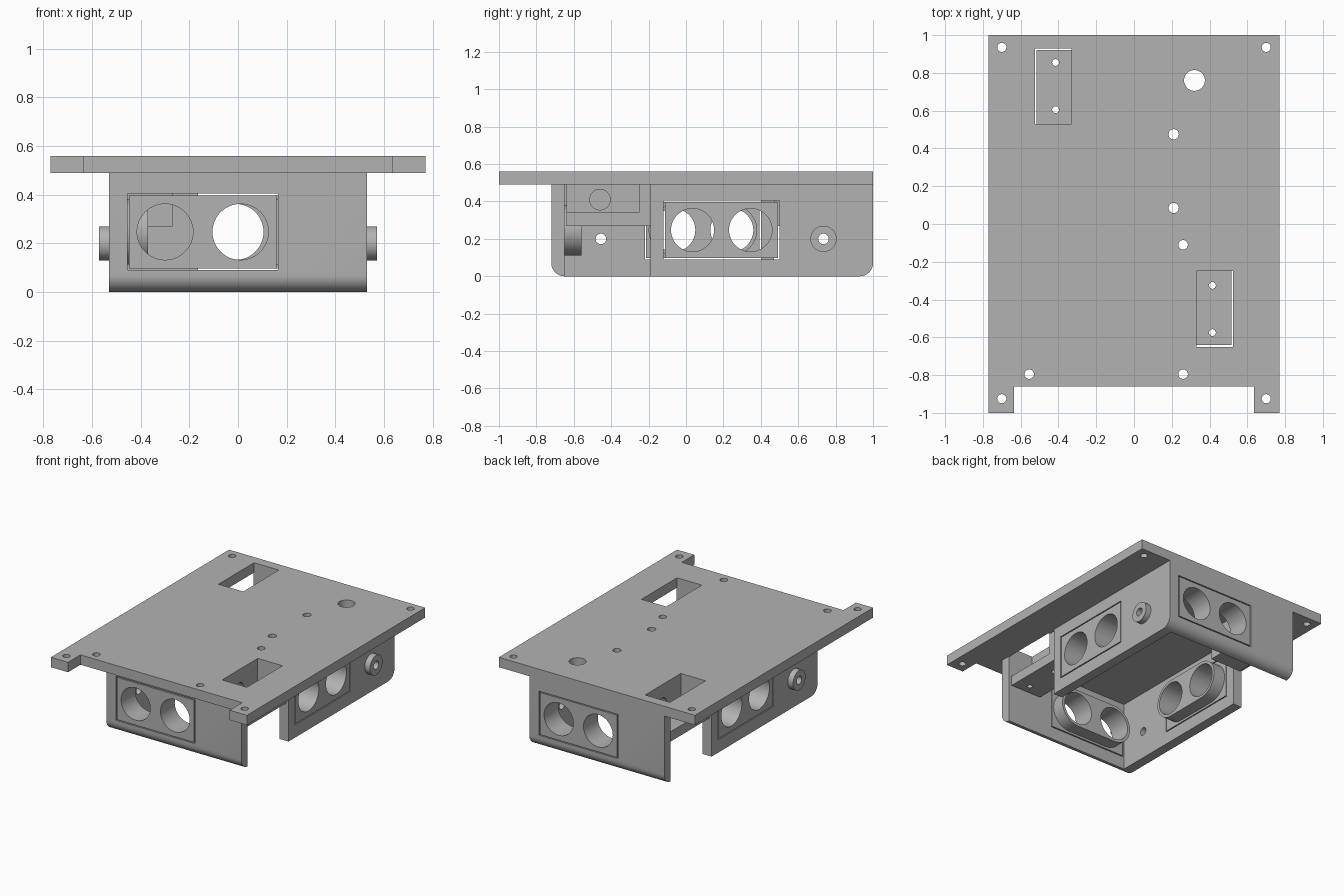
import bpy, bmesh
from math import pi, sin, cos
from mathutils import Matrix, Vector

cube = bpy.data.objects.get("Cube")
if cube:
    bpy.data.objects.remove(cube)

GREY = (0.45, 0.45, 0.45, 1)
grey = bpy.data.materials.new("grey plastic")
grey.use_nodes = True
grey.diffuse_color = GREY
grey.node_tree.nodes["Principled BSDF"].inputs["Base Color"].default_value = GREY

MID_Y = 0.14                      # centre of the housing
TOP, PLATE_TOP = 0.49, 0.56
HALF_W, FRONT, BACK, WALL = 0.53, -0.72, 1.0, 0.07
HALF_TURN = (Matrix.Translation((0, MID_Y, 0)) @ Matrix.Rotation(pi, 4, 'Z')
             @ Matrix.Translation((0, -MID_Y, 0)))


def make(name, bm):
    bmesh.ops.recalc_face_normals(bm, faces=bm.faces)
    mesh = bpy.data.meshes.new(name)
    bm.to_mesh(mesh)
    bm.free()
    mesh.materials.append(grey)
    ob = bpy.data.objects.new(name, mesh)
    bpy.context.collection.objects.link(ob)
    return ob


def box(name, lo, hi):
    bm = bmesh.new()
    bmesh.ops.create_cube(bm, size=1)
    lo, hi = Vector(lo), Vector(hi)
    for v in bm.verts:
        v.co = (lo + hi) / 2 + v.co * (hi - lo)
    return make(name, bm)


def rod(name, centre, radius, length, axis='Z'):
    bm = bmesh.new()
    bmesh.ops.create_cone(bm, cap_ends=True, segments=48, radius1=radius,
                          radius2=radius, depth=length)
    turn = {'X': Matrix.Rotation(pi / 2, 4, 'Y'), 'Y': Matrix.Rotation(pi / 2, 4, 'X'),
            'Z': Matrix.Identity(4)}[axis]
    bm.transform(Matrix.Translation(centre) @ turn)
    return make(name, bm)


def prism(name, points, direction):
    bm = bmesh.new()
    face = bm.faces.new([bm.verts.new(p) for p in points])
    new = bmesh.ops.extrude_face_region(bm, geom=[face])["geom"]
    bmesh.ops.translate(bm, vec=direction,
                        verts=[g for g in new if isinstance(g, bmesh.types.BMVert)])
    return make(name, bm)


def combine(ob, others, operation='DIFFERENCE'):
    bpy.context.view_layer.objects.active = ob
    for other in others:
        mod = ob.modifiers.new("cut", 'BOOLEAN')
        mod.operation, mod.object, mod.solver = operation, other, 'EXACT'
        bpy.ops.object.modifier_apply(modifier=mod.name)
        bpy.data.objects.remove(other)
    return ob


def turned(ob, name):
    copy = ob.copy()
    copy.data = ob.data.copy()
    copy.name = name
    copy.data.transform(HALF_TURN)
    bpy.context.collection.objects.link(copy)
    return copy


def both_ends(maker):
    """Two cutters or parts, half a turn apart about the housing centre."""
    first = maker()
    return [first, turned(first, first.name + "_turned")]


parts = []

# Top plate with front notch, screw holes and two tray openings
plate = box("top_plate", (-0.77, -1, TOP), (0.77, 1, PLATE_TOP))
cuts = [box("notch", (-0.635, -1.1, 0.4), (0.635, -0.86, 0.7))]
cuts += both_ends(lambda: box("tray_opening", (0.33, -0.65, 0.4), (0.525, -0.25, 0.7)))
screw_holes = [(s * 0.7, y, 0.024) for s in (-1, 1) for y in (-0.925, 0.935)]
screw_holes += [(0.32, 0.76, 0.055), (0.21, 0.475, 0.027), (0.21, 0.085, 0.027),
                (0.26, -0.11, 0.025), (0.26, -0.795, 0.025), (-0.555, -0.795, 0.025)]
cuts += [rod("hole", (x, y, 0.525), r, 0.2) for x, y, r in screw_holes]
parts.append(combine(plate, cuts))

# Housing: open-bottomed walls with rounded lower ends and a gap in each side
R = 0.07
arc = [i * pi / 16 for i in range(9)]
outline = [(-HALF_W, FRONT, TOP)]
outline += [(-HALF_W, FRONT + R - R * cos(a), R - R * sin(a)) for a in arc]
outline += [(-HALF_W, BACK - R + R * sin(a), R - R * cos(a)) for a in arc]
outline += [(-HALF_W, BACK, TOP)]
housing = prism("housing_walls", outline, (2 * HALF_W, 0, 0))
cuts = [box("inside", (WALL - HALF_W, FRONT + WALL, -1), (HALF_W - WALL, BACK - WALL, 1))]
cuts += both_ends(lambda: box("side_gap", (0.4, FRONT + WALL, -1), (0.6, -0.19, 1)))

# Pivot bosses on the outside of the side walls
PIVOT = (HALF_W, 0.735, 0.2)
cuts += both_ends(lambda: rod("pivot_hole", PIVOT, 0.028, 0.4, 'X'))
boss = rod("side_boss", (HALF_W + 0.02, 0.735, 0.2), 0.07, 0.042, 'X')
combine(boss, [rod("bore", PIVOT, 0.028, 0.4, 'X')])
parts += [boss, turned(boss, "side_boss_opposite")]

# Sensor panels: a plate, an oblong inner sleeve and two round openings
PW, PH, SPACING = 0.31, 0.157, 0.155
GAP = 0.007


def sensor_panel(name):
    panel = box(name, (GAP - PW, 0, GAP - PH), (PW - GAP, WALL, PH - GAP))
    oblong = []
    for side in (1, -1):
        for i in range(25):
            a = pi * i / 24 - pi / 2
            oblong.append((side * (SPACING + 0.135 * cos(a)), 0.03, side * 0.135 * sin(a)))
    combine(panel, [prism("sleeve", oblong, (0, 0.13, 0))], 'UNION')
    return combine(panel, [rod("eye", (s * SPACING, 0.1, 0), 0.115, 0.6, 'Y')
                           for s in (-1, 1)])


PZ = 0.247
for name, x, y, angle in (("front_panel", -0.145, FRONT, 0),
                          ("back_panel", 0.145, BACK, pi),
                          ("left_panel", HALF_W, 0.19, pi / 2),
                          ("right_panel", -HALF_W, 0.09, -pi / 2)):
    place = Matrix.Translation((x, y, PZ)) @ Matrix.Rotation(angle, 4, 'Z')
    panel = sensor_panel(name)
    opening = box("panel_opening", (-PW, -0.1, -PH), (PW, 0.2, PH))
    for ob in (panel, opening):
        ob.data.transform(place)
    parts.append(panel)
    cuts.append(opening)
parts.append(combine(housing, cuts))

# Motor trays under the plate openings, open towards the side
tray = box("motor_tray", (0.27, -0.64, 0.27), (0.515, -0.19, TOP))
combine(tray, [box("pocket", (0.33, -0.7, 0.34), (0.6, -0.25, 0.7)),
               rod("shaft_hole", (0.3, -0.46, 0.41), 0.055, 0.2, 'X'),
               rod("screw", (0.415, -0.325, 0.3), 0.018, 0.3),
               rod("screw", (0.415, -0.575, 0.3), 0.018, 0.3)])
parts += [tray, turned(tray, "motor_tray_opposite")]

# Smooth round surfaces, keep edges crisp
bpy.ops.object.select_all(action='DESELECT')
for ob in parts:
    ob.select_set(True)
bpy.context.view_layer.objects.active = plate
bpy.ops.object.shade_smooth_by_angle(angle=pi / 6)
